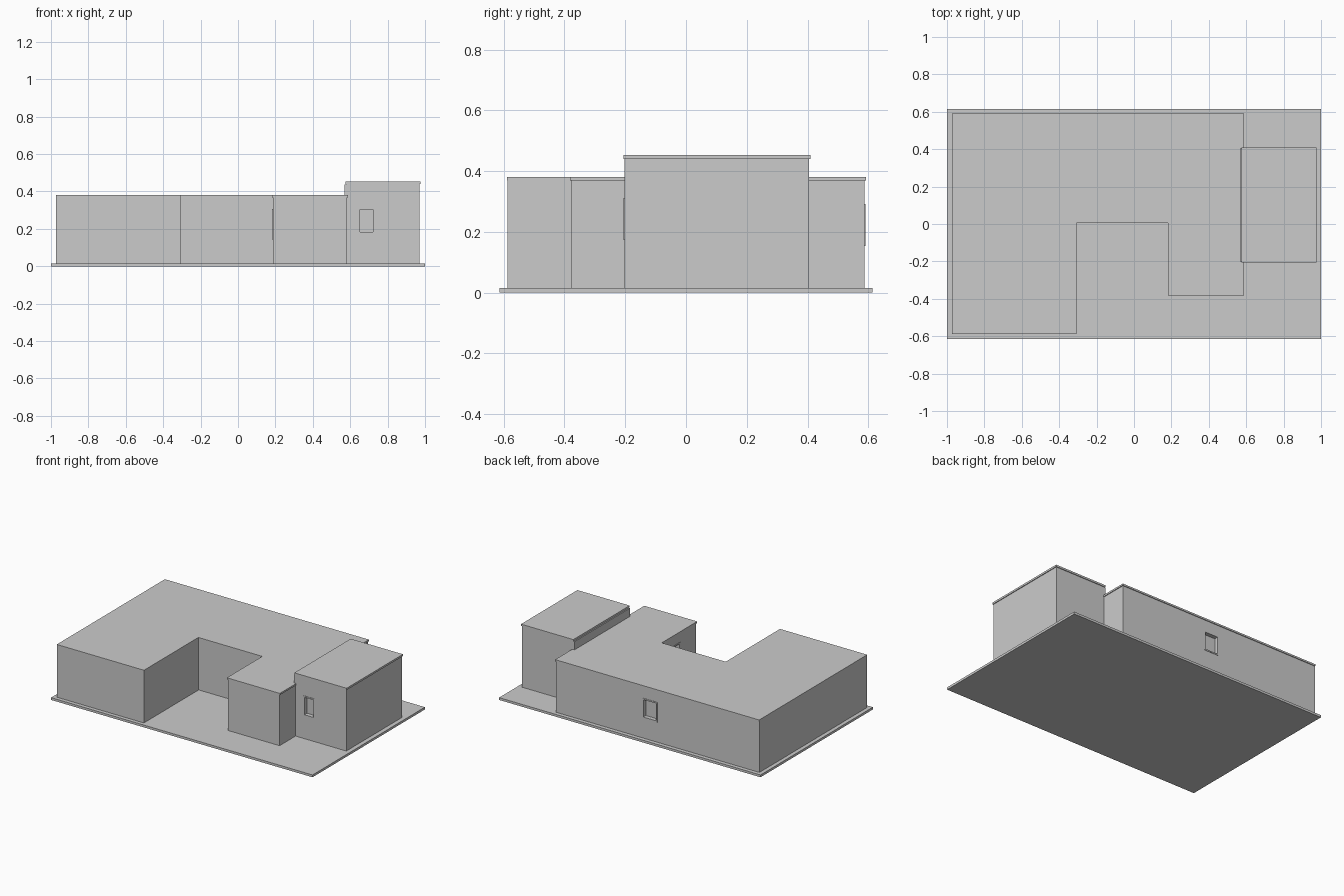
import bpy, bmesh
from mathutils import Vector

if "Cube" in bpy.data.objects:
    bpy.data.objects.remove(bpy.data.objects["Cube"])

grey = bpy.data.materials.new("light grey")
grey.diffuse_color = (0.6, 0.6, 0.6, 1)
grey.use_nodes = True
grey.node_tree.nodes["Principled BSDF"].inputs["Base Color"].default_value = grey.diffuse_color


def prism(name, outline, z0, z1):
    """Extrude a counter-clockwise floor plan from z0 to z1."""
    bm = bmesh.new()
    face = bm.faces.new([bm.verts.new((x, y, z0)) for x, y in outline])
    ext = bmesh.ops.extrude_face_region(bm, geom=[face])
    for g in ext["geom"]:
        if isinstance(g, bmesh.types.BMVert):
            g.co.z = z1
    bmesh.ops.recalc_face_normals(bm, faces=bm.faces)
    mesh = bpy.data.meshes.new(name)
    bm.to_mesh(mesh)
    bm.free()
    mesh.materials.append(grey)
    ob = bpy.data.objects.new(name, mesh)
    bpy.context.collection.objects.link(ob)
    return ob


def box(name, a, b):
    lo = [min(p) for p in zip(a, b)]
    hi = [max(p) for p in zip(a, b)]
    plan = [(lo[0], lo[1]), (hi[0], lo[1]), (hi[0], hi[1]), (lo[0], hi[1])]
    return prism(name, plan, lo[2], hi[2])


def cut(target, cutter):
    cutter.hide_render = True
    cutter.hide_set(True)
    mod = target.modifiers.new("opening", 'BOOLEAN')
    mod.operation = 'DIFFERENCE'
    mod.solver = 'EXACT'
    mod.object = cutter


def window(name, wall, centre, along, out, width, height):
    """Recessed opening with a slim raised frame around it."""
    c, u, n, up = Vector(centre), Vector(along), Vector(out), Vector((0, 0, 1))
    w, h, t = width / 2, height / 2, 0.009
    cut(wall, box(name + "_cutter", c - u * (w - t) - up * (h - t) - n * 0.025,
                  c + u * (w - t) + up * (h - t) + n * 0.02))
    # four frame bars
    for side in (-1, 1):
        box(name + "_jamb", c + u * side * w - up * h - n * 0.006,
            c + u * side * (w - t) + up * h + n * 0.003)
        box(name + "_rail", c - u * (w - t) + up * side * h - n * 0.006,
            c + u * (w - t) + up * side * (h - t) + n * 0.003)


# ground slab
box("base_slab", (-1, -0.614, 0), (1, 0.614, 0.016))

# U-shaped main building with a thin overhanging roof
walls = prism("main_walls", [(-0.973, -0.588), (-0.308, -0.588), (-0.308, 0.010),
              (0.186, 0.010), (0.186, -0.377), (0.582, -0.377),
              (0.582, 0.587), (-0.973, 0.587)], 0.016, 0.369)
prism("main_roof", [(-0.974, -0.589), (-0.307, -0.589), (-0.307, 0.005),
      (0.182, 0.005), (0.182, -0.382), (0.587, -0.382),
      (0.587, 0.592), (-0.974, 0.592)], 0.369, 0.381)

# taller block on the right, its roof and the strip beside the lower roof
tower = box("tower_walls", (0.578, -0.202, 0.016), (0.970, 0.405, 0.440))
box("tower_roof", (0.575, -0.206, 0.440), (0.975, 0.410, 0.453))
box("roof_upstand", (0.570, -0.202, 0.375), (0.579, 0.405, 0.438))

# windows
window("tower_window", tower, (0.687, -0.202, 0.243), (1, 0, 0), (0, -1, 0), 0.088, 0.138)
window("back_window", walls, (-0.135, 0.587, 0.223), (1, 0, 0), (0, 1, 0), 0.115, 0.138)
window("wing_window", walls, (0.186, -0.141, 0.224), (0, 1, 0), (-1, 0, 0), 0.122, 0.164)
